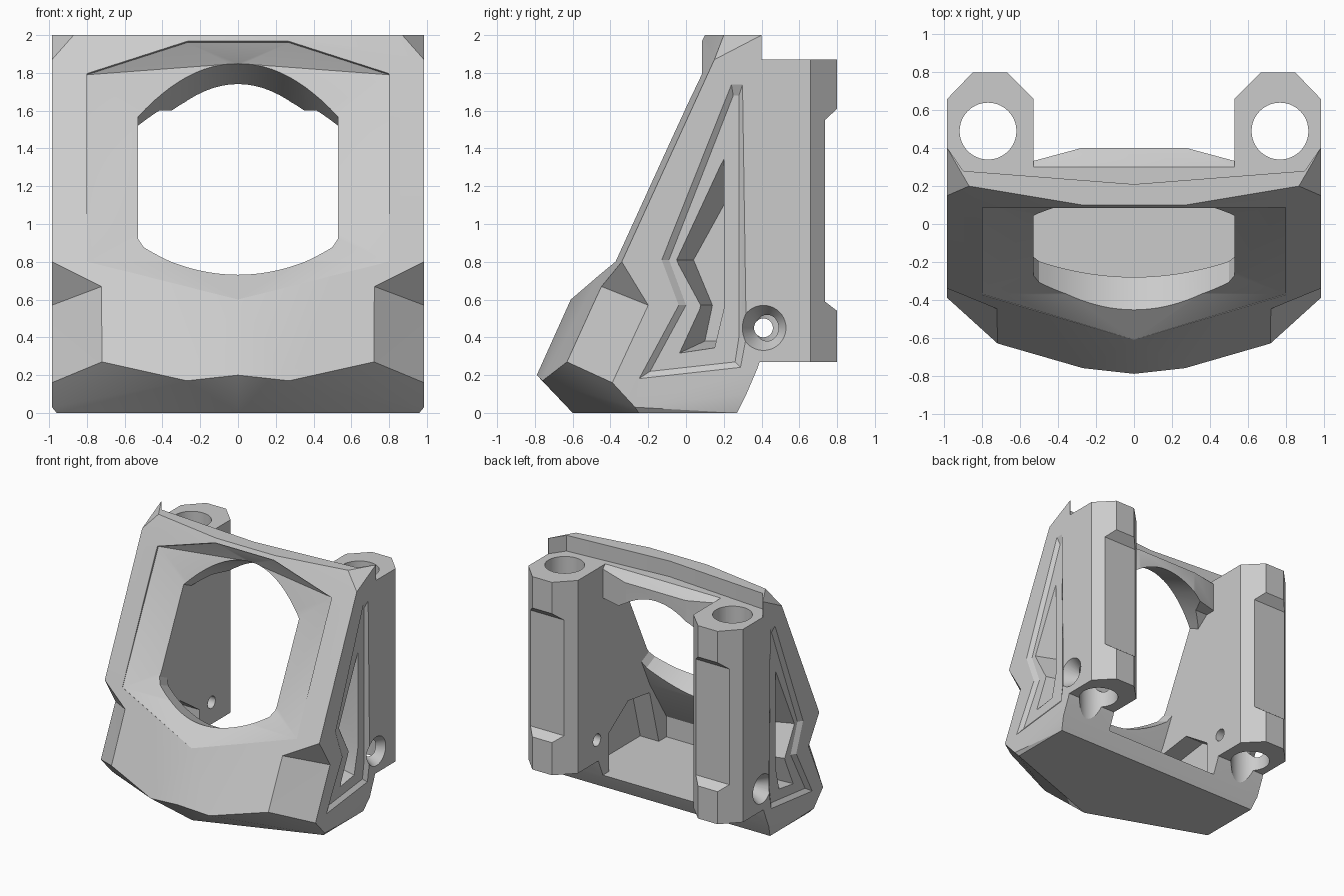
import bpy
import bmesh
import math
from mathutils import Vector

default_cube = bpy.data.objects.get("Cube")
if default_cube:
    bpy.data.objects.remove(default_cube, do_unlink=True)

grey = bpy.data.materials.new("plain_grey")
grey.use_nodes = True
grey.diffuse_color = (0.6, 0.6, 0.6, 1)
grey.node_tree.nodes["Principled BSDF"].inputs["Base Color"].default_value = grey.diffuse_color


def finish(name, bm):
    bmesh.ops.recalc_face_normals(bm, faces=bm.faces)
    mesh = bpy.data.meshes.new(name)
    bm.to_mesh(mesh)
    bm.free()
    mesh.materials.append(grey)
    obj = bpy.data.objects.new(name, mesh)
    bpy.context.collection.objects.link(obj)
    return obj


def hull(name, points):
    """Convex solid around the points."""
    bm = bmesh.new()
    for p in points:
        bm.verts.new(p)
    bmesh.ops.convex_hull(bm, input=bm.verts)
    loose = [v for v in bm.verts if not v.link_faces]
    bmesh.ops.delete(bm, geom=loose, context='VERTS')
    bmesh.ops.dissolve_limit(bm, angle_limit=0.01, verts=bm.verts, edges=bm.edges)
    return finish(name, bm)


def loft(name, ring_a, ring_b):
    """Closed solid between two rings with the same number of points."""
    bm = bmesh.new()
    a = [bm.verts.new(p) for p in ring_a]
    b = [bm.verts.new(p) for p in ring_b]
    bm.faces.new(a)
    bm.faces.new(b[::-1])
    for i in range(len(a)):
        j = (i + 1) % len(a)
        bm.faces.new((a[i], a[j], b[j], b[i]))
    return finish(name, bm)


def side_ring(profile, x):
    return [(x, y, z) for y, z in profile]


def plan_ring(profile, z, side=1):
    return [(x * side, y, z) for x, y in profile]


def across(name, profile, x_from, x_to):
    return loft(name, side_ring(profile, x_from), side_ring(profile, x_to))


def circle(cx, cy, radius, count=40):
    turns = [math.tau * i / count for i in range(count)]
    return [(cx + radius * math.cos(t), cy + radius * math.sin(t)) for t in turns]


def flip(points):
    return [(-x, y, z) for x, y, z in points]


def shifted(points, offset):
    return [tuple(Vector(p) + offset) for p in points]


def combine(target, tool, operation='DIFFERENCE'):
    """Apply a boolean and discard the tool."""
    tool.hide_render = True
    mod = target.modifiers.new(operation, 'BOOLEAN')
    mod.operation = operation
    mod.solver = 'EXACT'
    mod.object = tool
    bpy.context.view_layer.objects.active = target
    bpy.ops.object.modifier_apply(modifier=mod.name)
    bpy.data.objects.remove(tool, do_unlink=True)


# Outer shell: key corners of one half, mirrored
rim = [(0, -.61, .6), (.8, -.37, .8), (.8, .1, 1.79), (.27, .1, 1.96)]
nose = [(0, -.79, .2), (.27, -.76, .17)]
brow_low, brow_out = (.72, -.63, .27), (.985, -.39, .16)
brow_top, cheek = (.72, -.45, .67), (.985, -.34, .8)
base = [(0, -.6, 0), (.96, -.25, 0), (.96, .27, 0), (.985, -.27, .03)]
back = [(.985, .32, .1), (.985, .38, .24), (.985, .4, .3), (.985, .4, 2)]
top = [(.27, .1, 2), (.87, .2, 2), (.985, .15, 1.87)]
half = rim + nose + [brow_low, brow_out, brow_top, cheek] + base + back + top
body = hull("shroud_body", half + flip(half))

# Sloped recess around the window
inward = Vector((0, .9, -.42))
inner_rim = [(0, -.45, .73), (.53, -.25, .95), (.53, .05, 1.58), (0, .17, 1.85)]
recess = rim + shifted(rim, inward * -.4) + inner_rim
combine(body, hull("window_recess", recess + flip(recess)))

# Notched lower front corners
notch = [brow_low, brow_out, brow_top, cheek, (.985, -.2, .57)]
notch += shifted(notch, Vector((.12, -.16, 0)))
for points in (notch, flip(notch)):
    combine(body, hull("corner_notch", points))

# Rear mounting posts
post = [(.53, .25), (.53, .66), (.67, .8), (.85, .8), (.985, .66), (.985, .25)]
for side in (1, -1):
    part = loft("rear_post", plan_ring(post, .27, side), plan_ring(post, 1.87, side))
    combine(body, part, 'UNION')

# Open rear cavity with a wider pocket above the floor
cavity = [(-.5, .13), (-.5, .3), (-.28, .65), (.12, 1.5), (.25, 1.6), (.25, 2.2),
          (1, 2.2), (1, .13)]
upper_bar = [(y, min(z, 1.87)) for y, z in cavity]
combine(body, across("rear_cavity", upper_bar, -.53, .53))
pocket = [(-.4, .13), (-.28, .58), (0, .62), (.25, .45), (.25, .13)]
combine(body, across("floor_pocket", pocket, -.7, .7))

# Lip behind the top of the window
lip = [(.55, .2, 1.6), (.55, .2, 1.87), (.53, .3, 1.87), (.54, .33, 1.84),
       (.54, .33, 1.6), (.28, .4, 1.82), (.28, .4, 1.6)]
combine(body, hull("top_lip", lip + flip(lip)), 'UNION')

# Rear edge of the thin top rim
rim_back = [(0, .21), (.9, .28), (.99, .41), (1.1, .55), (1.1, 1)]
rim_back += [(-x, y) for x, y in rim_back[:0:-1]]
combine(body, loft("rim_back_cut", plan_ring(rim_back, 1.87), plan_ring(rim_back, 2.2)))

# Window tunnel, square to the sloped face, with curved top and bottom
steps = [i / 12 for i in range(-12, 13)]
outline = [(.5 * t, .73 + .17 * t * t) for t in steps]
outline += [(.53, .95)]
outline += [(-.53 * t, 1.85 - .27 * t * t) for t in steps]
outline += [(-.53, .95)]
window = [(x, -.45 + .55 * (z - .73), z) for x, z in outline]
combine(body, loft("window", shifted(window, inward * -.5), shifted(window, inward)))

# Stepped strip along the back of the posts
step = [(.735, .59), (.735, 1.55), (.8, 1.61), (.9, 1.7), (.9, .45), (.8, .54)]
combine(body, across("post_step", step, -1.1, 1.1))

# Side panels, vents and bolt holes
panel = [(.3, 1.74), (.24, 1.74), (-.13, .81), (-.04, .57), (-.25, .18), (.29, .24), (.32, .4)]
panel_in = [(.28, 1.68), (.25, 1.68), (-.09, .81), (0, .57), (-.19, .22), (.26, .27), (.28, .4)]
vent = [(.2, 1.37), (-.06, .81), (.07, .57), (-.05, .31), (.15, .34), (.2, .55)]
vent_in = [(.2, 1.1), (.04, .81), (.14, .57), (.1, .38), (.16, .38), (.2, .55)]
bolt = (.41, .45)
for side in (1, -1):
    edge = .986 * side
    combine(body, loft("side_panel", side_ring(panel, edge), side_ring(panel_in, .96 * side)))
    combine(body, loft("side_vent", side_ring(vent, edge), side_ring(vent_in, .74 * side)))
    combine(body, across("bolt_hole", circle(*bolt, .05), .4 * side, 1.1 * side))
    combine(body, loft("countersink", side_ring(circle(*bolt, .12), edge),
                       side_ring(circle(*bolt, .05), .87 * side)))
    bore = circle(.77, .49, .15)
    combine(body, loft("post_bore", plan_ring(bore, .1, side), plan_ring(bore, 2.2, side)))

# Crisp facets, smooth bores and arch
bpy.ops.object.select_all(action='DESELECT')
body.select_set(True)
bpy.context.view_layer.objects.active = body
bpy.ops.object.shade_smooth_by_angle(angle=math.radians(20))
